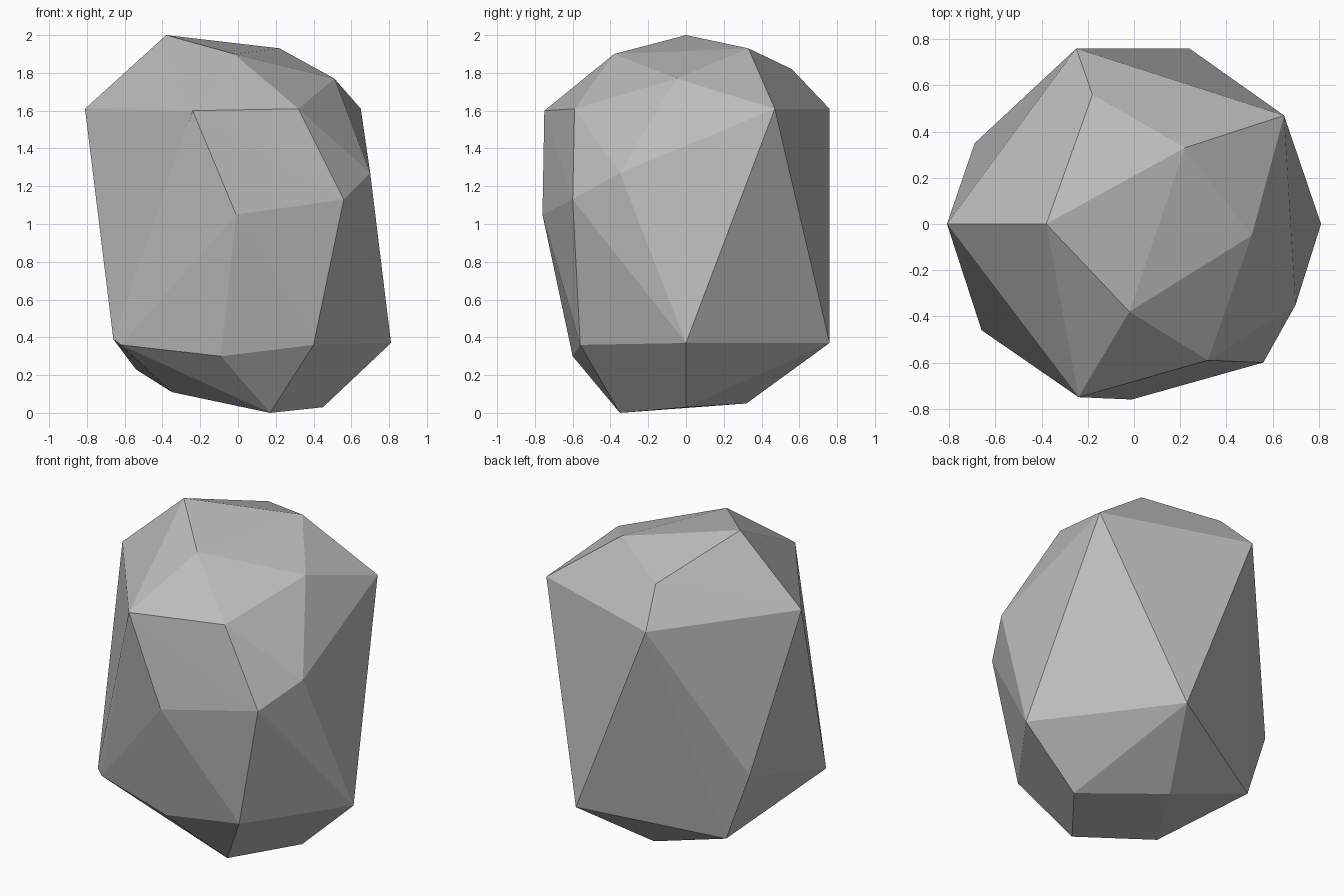
import bpy, bmesh, math

if "Cube" in bpy.data.objects:
    bpy.data.objects.remove(bpy.data.objects["Cube"])

# Corner points of the faceted boulder, grouped by level
crown = [(-0.38, 0, 2.0), (-0.02, -0.38, 1.90), (0.22, 0.33, 1.93),
         (0.51, -0.05, 1.77), (-0.18, 0.56, 1.82)]
shoulder = [(-0.81, 0, 1.61), (-0.25, 0.76, 1.61), (0.65, 0.47, 1.61),
            (-0.24, -0.75, 1.60), (0.32, -0.59, 1.61)]
chipped_side = [(0.56, -0.60, 1.13), (0.70, -0.35, 1.27), (-0.01, -0.76, 1.05)]
waist = [(0.81, 0, 0.37), (0.24, 0.76, 0.37), (-0.69, 0.35, 0.66),
         (-0.66, -0.46, 0.39), (-0.62, -0.48, 0.36),
         (-0.09, -0.60, 0.30), (0.40, -0.56, 0.36)]
underside = [(0.17, -0.35, 0), (0.45, 0, 0.03), (0.0, 0.32, 0.05),
             (-0.35, -0.21, 0.11), (-0.54, 0.37, 0.23)]

# Wrap a convex skin around the corners, merge nearly flat neighbours
bm = bmesh.new()
for p in crown + shoulder + chipped_side + waist + underside:
    bm.verts.new(p)
hull = bmesh.ops.convex_hull(bm, input=bm.verts)
loose = [v for v in bm.verts if not v.link_faces]
bmesh.ops.delete(bm, geom=loose, context='VERTS')
bmesh.ops.dissolve_limit(bm, angle_limit=math.radians(1.5),
                         verts=bm.verts, edges=bm.edges)
bmesh.ops.recalc_face_normals(bm, faces=bm.faces)

mesh = bpy.data.meshes.new("boulder")
bm.to_mesh(mesh)
bm.free()

# Single stone colour
stone = bpy.data.materials.new("stone_grey")
stone.diffuse_color = (0.5, 0.5, 0.5, 1)
stone.use_nodes = True
stone.node_tree.nodes["Principled BSDF"].inputs["Base Color"].default_value = stone.diffuse_color
mesh.materials.append(stone)

boulder = bpy.data.objects.new("boulder", mesh)
bpy.context.collection.objects.link(boulder)
